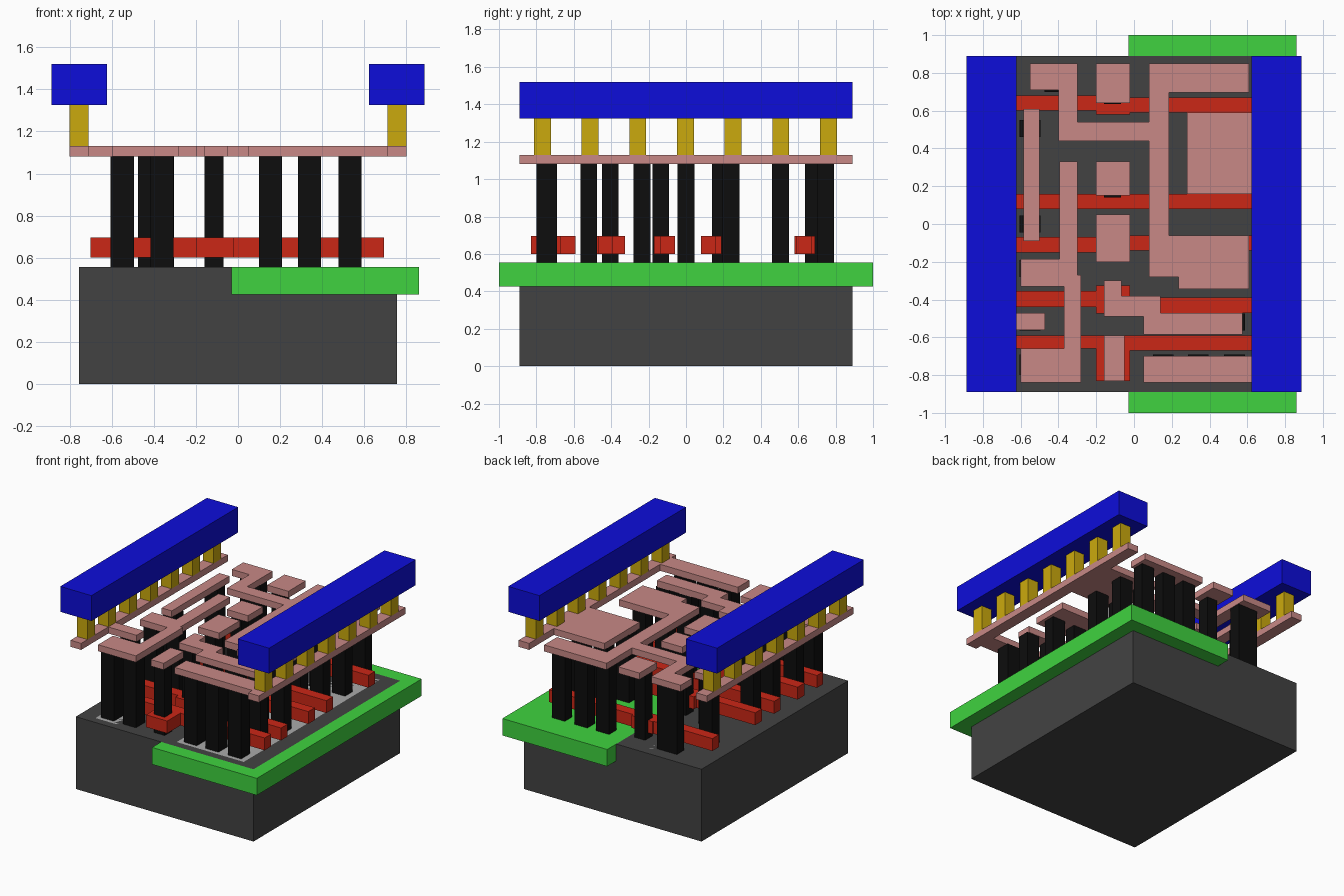
import bpy, bmesh

if "Cube" in bpy.data.objects:
    bpy.data.objects.remove(bpy.data.objects["Cube"])


def material(name, r, g, b):
    m = bpy.data.materials.new(name)
    m.diffuse_color = (r, g, b, 1)
    m.use_nodes = True
    m.node_tree.nodes["Principled BSDF"].inputs["Base Color"].default_value = m.diffuse_color
    return m


DARK = material("dark_grey", .055, .055, .055)
LIGHT = material("light_grey", .4, .4, .4)
GREEN = material("green", .05, .65, .05)
RED = material("red", .6, .02, .008)
BLACK = material("black", .004, .004, .004)
PINK = material("pink", .58, .25, .24)
GOLD = material("gold", .6, .4, .004)
BLUE = material("blue", .004, .004, .7)


def slab(name, points, z0, z1, mat):
    """Extrude a flat outline from z0 up to z1."""
    bm = bmesh.new()
    points = list(dict.fromkeys(points))
    face = bm.faces.new([bm.verts.new((x, y, z0)) for x, y in points])
    up = bmesh.ops.extrude_face_region(bm, geom=[face])["geom"]
    bmesh.ops.translate(bm, vec=(0, 0, z1 - z0),
                        verts=[v for v in up if isinstance(v, bmesh.types.BMVert)])
    bmesh.ops.recalc_face_normals(bm, faces=bm.faces)
    mesh = bpy.data.meshes.new(name)
    bm.to_mesh(mesh)
    bm.free()
    obj = bpy.data.objects.new(name, mesh)
    mesh.materials.append(mat)
    bpy.context.collection.objects.link(obj)
    return obj


def box(name, x0, x1, y0, y1, z0, z1, mat):
    return slab(name, [(x0, y0), (x1, y0), (x1, y1), (x0, y1)], z0, z1, mat)


TOP = .555          # top of the base
M0, M1 = 1.08, 1.13  # metal layer

# Base block, well and the flush doped regions
box("substrate", -.755, .755, -.89, .89, 0, TOP, DARK)
box("well", -.03, .86, -1, 1, .425, TOP, GREEN)
slab("left_diffusion", [(-.63, -.83), (-.26, -.83), (-.26, .82), (-.52, .82),
                        (-.52, .6), (-.63, .6)], .46, TOP, LIGHT)
box("right_diffusion", .06, .63, -.83, .82, .46, TOP, LIGHT)

# Gate bars: left arm, right arm and centre pad y ranges
gates = [((.60, .68), (.59, .67), (.58, .69)),
         ((.08, .16), (.08, .16), (.08, .19)),
         ((-.15, -.07), (-.14, -.06), (-.17, -.06)),
         ((-.44, -.355), (-.47, -.39), (-.475, -.325)),
         ((-.66, -.59), (-.67, -.59), (-.83, -.59))]
for (l0, l1), (r0, r1), (p0, p1) in gates:
    slab("gate_bar", [(-.70, l0), (-.2, l0), (-.2, p0), (-.02, p0), (-.02, r0), (.695, r0),
                      (.695, r1), (-.02, r1), (-.02, p1), (-.2, p1), (-.2, l1), (-.70, l1)],
         .60, .695, RED)

# Contact posts: row y -> column x centres
rows = {-.745: (-.55, -.362, .155, .34, .532), -.52: (-.55, .155, .34, .532),
        -.235: (-.55, -.362, .155, .34, .532), 0: (-.55,), .24: (-.35, .34, .532),
        .505: (-.55, .34, .532), .745: (.155, .34, .532)}
for y, columns in rows.items():
    h = .055 if y == -.745 else .045
    for x in columns:
        w = .045 if x == -.35 else .055
        box("contact_post", x - w, x + w, y - h, y + h, TOP, M0, BLACK)
box("wide_contact_post", -.475, -.305, .70, .79, TOP, M0, BLACK)
for y in (.68, .185, -.135, -.405, -.745):
    box("gate_contact_post", -.16, -.07, y - .045, y + .045, TOP, M0, BLACK)

# Metal wiring outlines
wires = {
    "cross_wire": [(-.55, .71), (-.40, .71), (-.40, .44), (.08, .44), (.08, -.28), (.235, -.28),
                   (.235, -.345), (.61, -.345), (.61, -.06), (.185, -.06), (.185, .695),
                   (.61, .695), (.61, .85), (.08, .85), (.08, .54), (-.30, .54), (-.30, .85),
                   (-.55, .85)],
    "left_wire": [(-.60, -.84), (-.28, -.84), (-.28, -.27), (-.30, -.27), (-.30, .33),
                  (-.395, .33), (-.395, -.185), (-.60, -.185), (-.60, -.33), (-.37, -.33),
                  (-.37, -.66), (-.60, -.66)],
    "output_wire": [(-.16, -.49), (.05, -.49), (.05, -.585), (.575, -.585), (.575, -.47),
                    (.14, -.47), (.14, -.38), (-.065, -.38), (-.065, -.30), (-.16, -.30)],
    "left_rail": [(-.80, -.89), (-.71, -.89), (-.71, -.56), (-.47, -.56), (-.47, -.47),
                  (-.71, -.47), (-.71, .89), (-.80, .89)],
    "right_rail": [(.80, -.89), (.80, .89), (.71, .89), (.71, .59), (.28, .59), (.28, .16),
                   (.71, .16), (.71, -.70), (.05, -.70), (.05, -.84), (.71, -.84), (.71, -.89)],
}
for name, points in wires.items():
    slab(name, points, M0, M1, PINK)
box("strip_wire", -.585, -.50, -.09, .61, M0, M1, PINK)
for y0, y1 in ((.64, .85), (.15, .33), (-.20, .05)):
    box("input_pad", -.20, -.02, y0, y1, M0, M1, PINK)
box("small_input_pad", -.16, -.05, -.83, -.59, M0, M1, PINK)

# Supply beams on their rows of pillars
for s in (-1, 1):
    x0, x1 = sorted((.71 * s, .80 * s))
    for i in range(7):
        y = -.768 + .255 * i
        box("via_pillar", x0, x1, y - .045, y + .045, M1, 1.325, GOLD)
    x0, x1 = sorted((.622 * s, .887 * s))
    box("supply_beam", x0, x1, -.89, .89, 1.325, 1.52, BLUE)
